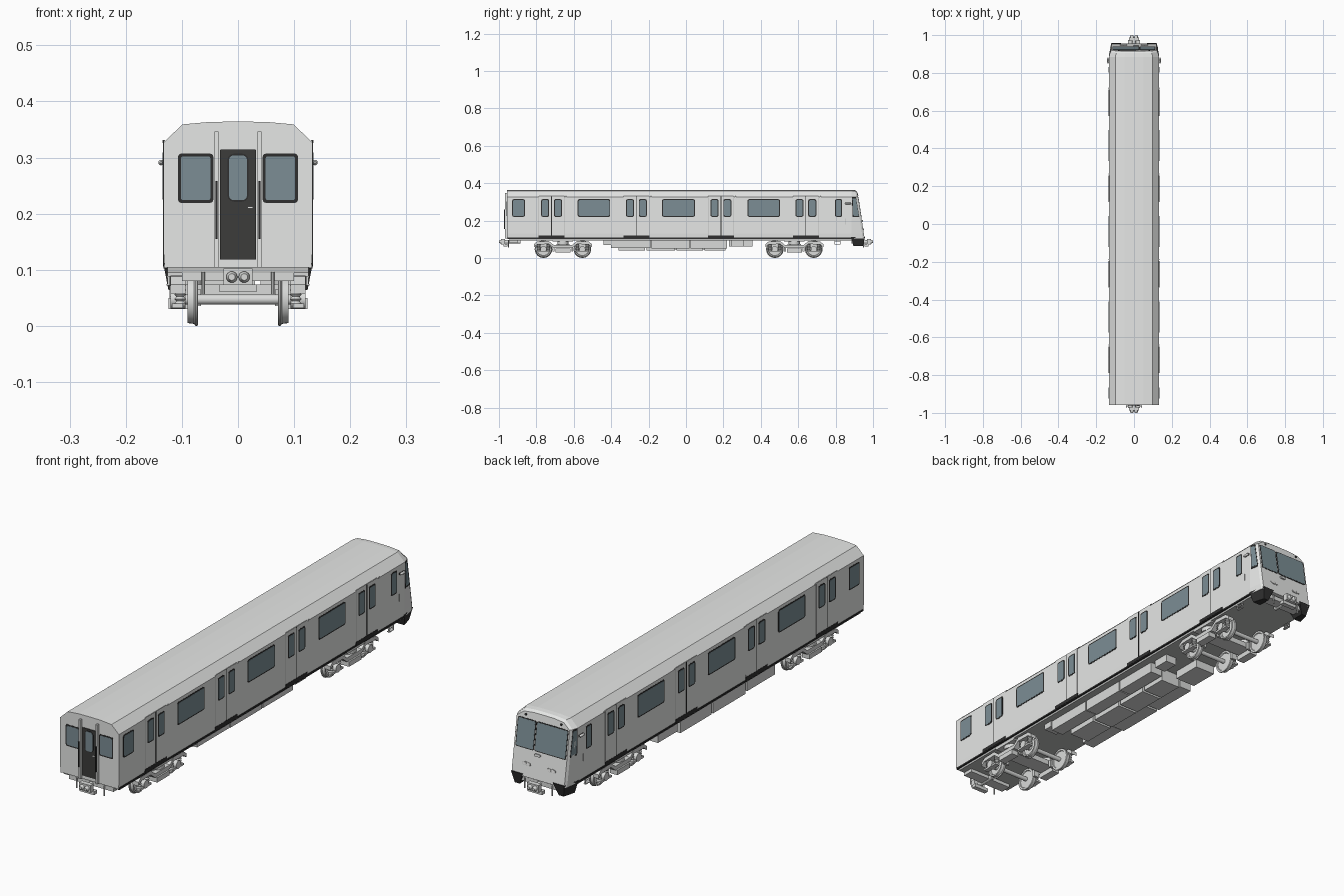
import bpy, bmesh, math
from mathutils import Vector

if "Cube" in bpy.data.objects:
    bpy.data.objects.remove(bpy.data.objects["Cube"])

def mat(name, r, g, b):
    m = bpy.data.materials.new(name)
    m.diffuse_color = (r, g, b, 1)
    m.use_nodes = True
    m.node_tree.nodes["Principled BSDF"].inputs["Base Color"].default_value = m.diffuse_color
    return m

BODY = mat("body_light_grey", .79, .80, .79)
GLASS = mat("window_blue_grey", .20, .27, .30)
TRIM = mat("black_trim", .028, .028, .028)
DOOR = mat("dark_door", .045, .045, .043)
METAL = mat("running_gear_grey", .70, .71, .70)
FLOOR = mat("underframe_grey", .52, .53, .52)
LAMP = mat("lamp_white", .85, .85, .84)

def loft(name, rings, material, smooth=False, caps=True):
    """Closed rings joined one after another, with end caps."""
    bm = bmesh.new()
    vr = [[bm.verts.new(p) for p in r] for r in rings]
    n = len(rings[0])
    for a, b in zip(vr, vr[1:]):
        for i in range(n):
            bm.faces.new((a[i], a[(i + 1) % n], b[(i + 1) % n], b[i]))
    if caps:
        bm.faces.new(vr[0])
        bm.faces.new(vr[-1])
    bmesh.ops.recalc_face_normals(bm, faces=bm.faces)
    me = bpy.data.meshes.new(name)
    bm.to_mesh(me)
    bm.free()
    me.materials.append(material)
    ob = bpy.data.objects.new(name, me)
    bpy.context.collection.objects.link(ob)
    if smooth:
        bpy.ops.object.select_all(action='DESELECT')
        ob.select_set(True)
        bpy.context.view_layer.objects.active = ob
        bpy.ops.object.shade_smooth_by_angle(angle=math.radians(35))
    return ob

def box(name, x0, x1, y0, y1, z0, z1, material):
    return loft(name, [[(x0, y0, z), (x1, y0, z), (x1, y1, z), (x0, y1, z)] for z in (z0, z1)], material)

def panel(name, o, u, v, w, h, r, depth, material):
    """Rounded plate centred on o, rising by depth along u x v."""
    o, u, v = Vector(o), Vector(u).normalized(), Vector(v).normalized()
    n = u.cross(v)
    pts = []
    for k, (sx, sy) in enumerate(((1, 1), (-1, 1), (-1, -1), (1, -1))):
        for j in range(4):
            a = math.radians(90 * k + 30 * j)
            pts.append(o + u * (sx * (w / 2 - r) + r * math.cos(a)) + v * (sy * (h / 2 - r) + r * math.sin(a)))
    return loft(name, [[p - n * .002 for p in pts], [p + n * depth for p in pts]], material)

def window(name, o, u, v, w, h, r=.008, edge=.005):
    panel(name + "_frame", o, u, v, w, h, r, .0008, TRIM)
    panel(name + "_glass", o, u, v, w - 2 * edge, h - 2 * edge, r * .7, .0014, GLASS)

def lathe(name, prof, centre, axis, material, seg=24):
    """Profile of (radius, position along axis)."""
    rot = Vector((0, 0, 1)).rotation_difference(Vector(axis)).to_matrix()
    c = Vector(centre)
    rings = [[c + rot @ Vector((r * math.cos(2 * math.pi * i / seg), r * math.sin(2 * math.pi * i / seg), h))
              for i in range(seg)] for r, h in prof]
    return loft(name, rings, material, True)

def cyl(name, r, l, centre, axis, material, seg=20):
    return lathe(name, [(r, -l / 2), (r, l / 2)], centre, axis, material, seg)

# ---- body shell: one cross-section lofted to a raked, slightly tapered cab end
half = [(.131, .104), (.1325, .13), (.1325, .327), (.099, .359), (.05, .3635)]
section = half + [(0, .364)] + [(-x, z) for x, z in reversed(half)]

def nose_y(z):
    return .955 - .155 * (z - .104)

def drop(z, d):
    return z - d if z > .35 else z

back = .957
loft("body_shell", [[(x, -back, z) for x, z in section],
                    [(x, .885, z) for x, z in section],
                    [(x * .945, nose_y(z) - .010, drop(z, .002)) for x, z in section],
                    [(x * .90, nose_y(z), drop(z, .010)) for x, z in section]], BODY)
box("underframe", -.126, .126, -.945, .90, .094, .106, FLOOR)

# ---- body sides: windows, sliding doors, sills
Z = (0, 0, 1)
for s in (1, -1):
    u, X = (0, s, 0), s * .1325
    for i, (y, w) in enumerate(((-.895, .069), (-.492, .174), (-.04, .176), (.416, .174), (.816, .038))):
        window(f"side_window_{i}", (X, y, .267), u, Z, w, .094)
    for i, y in enumerate((-.719, -.265, .187, .641)):
        panel(f"door_outline_{i}", (X, y, .222), u, Z, .138, .218, .003, .0003, FLOOR)
        for k in (-1, 1):
            panel("door_leaf", (X, y + k * .0345, .222), u, Z, .067, .216, .003, .0006, BODY)
            window("door_window", (X + s * .0006, y + k * .034, .267), u, Z, .043, .094)
        panel("door_seam", (X, y, .222), u, Z, .003, .216, .001, .001, TRIM)
        box("door_sill", X - s * .004, X + s * .0015, y - .07, y + .07, .106, .121, TRIM)
        box("door_lamp", X, X + s * .002, y + .075, y + .081, .326, .331, METAL)
    box("sole_strip", X - s * .006, X + s * .0004, -.955, .885, .102, .109, TRIM)
    # cab side: mirror, handle, steps, corner window
    lathe("mirror", [(.002, -.015), (.005, -.01), (.005, .01), (.002, .015)], (s * .137, .866, .291), (0, 1, 0), METAL, 12)
    box("mirror_recess", X, X + s * .001, .85, .882, .287, .296, TRIM)
    box("cab_handle", X, X + s * .001, .850, .852, .18, .21, FLOOR)
    for y in (.795, .825):
        box("step_post", s * .122, s * .126, y - .002, y + .002, .072, .104, METAL)
    for z in (.072, .086):
        box("step_tread", s * .116, s * .127, .795, .825, z, z + .003, METAL)

    def corner(t, z, d):
        a = Vector((s * .1325, .885, z))
        b = Vector((s * .1325 * .945, nose_y(z) - .010, z))
        return a.lerp(b, t) + Vector((s * d, d * .2, 0))
    for nm, t0, t1, z0, z1, d, m in (("frame", .12, .99, .218, .326, .0008, TRIM), ("glass", .22, .92, .225, .319, .0015, GLASS)):
        loft("cab_side_" + nm, [[corner(t, z, e) for t, z in ((t0, z0), (t1, z0), (t1 - .06, z1), (t0, z1))]
                                for e in (-.002, d)], m)
    # dark corner skirt below the cab
    loft("corner_skirt", [[(s * .068, .957, .113), (s * .120, .957, .113), (s * .1335, .882, .113), (s * .068, .882, .113)],
                          [(s * .088, .946, .064), (s * .110, .946, .064), (s * .124, .895, .064), (s * .088, .895, .064)]], TRIM)

# ---- cab face: split windscreen, lamps, wiper base
nu, nv = (-1, 0, 0), (0, -.155, 1)
for nm, xc, w in (("wide", -.0435, .143), ("narrow", .0715, .083)):
    window("windscreen_" + nm, (xc, nose_y(.268), .268), nu, nv, w, .116, .007, .0035)
panel("wiper_base", (.01, nose_y(.198), .198), nu, nv, .026, .010, .004, .006, METAL)
for s in (1, -1):
    panel("headlight_rim", (s * .056, nose_y(.155), .155), nu, nv, .040, .014, .006, .001, FLOOR)
    for k in (-1, 1):
        panel("headlight_lens", (s * .056 + k * .0095, nose_y(.155), .155), nu, nv, .017, .011, .005, .003, LAMP)
    panel("marker_lamp", (s * .08, nose_y(.339), .339), nu, nv, .009, .009, .004, .002, TRIM)

# ---- gangway end: door, windows, pillars, handrails
U = (1, 0, 0)
panel("gangway_door", (0, -back, .216), U, Z, .065, .196, .002, .003, DOOR)
window("gangway_door_window", (0, -back - .003, .264), U, Z, .038, .086, .012, .003)
panel("door_handle", (.022, -back - .003, .211), U, Z, .010, .003, .001, .004, LAMP)
for s in (1, -1):
    window("end_window", (s * .0755, -back, .263), U, Z, .063, .088, .006)
    box("gangway_pillar", s * .035, s * .042, -.968, -.95, .104, .346, BODY)
    box("end_handrail", s * .0365, s * .0405, -.974, -.967, .155, .258, TRIM)

# ---- couplers and end beams
for e in (-1, 1):
    box("headstock", -.10, .10, e * .90, e * .945, .080, .098, METAL)
    cyl("coupler_shank", .010, .10, (0, e * .935, .086), (0, 1, 0), METAL)
    box("coupler_head", -.026, .026, e * .968, e * .988, .073, .102, METAL)
    box("coupler_tray", -.033, .033, e * .955, e * .975, .060, .074, METAL)
    for k in (-1, 1):
        lathe("coupler_face", [(.010, -.008), (.010, .004), (.006, .012)], (k * .011, e * .988, .087), (0, e, 0), METAL, 16)
        cyl("brake_hose", .003, .04, (k * .062, e * .950, .076), Z, METAL, 8)

# ---- equipment boxes under the floor: x0, x1, y0, y1, bottom
for i, (x0, x1, y0, y1, z) in enumerate((
        (.04, .10, -.44, -.40, .070), (.04, .095, -.40, -.19, .052), (.04, .095, -.185, .02, .050),
        (.04, .095, .025, .22, .050), (.04, .09, .24, .31, .062), (-.06, .03, -.36, -.22, .040),
        (-.06, .03, -.21, -.06, .040), (-.06, .03, -.05, .09, .040), (-.06, .03, .10, .21, .040),
        (-.122, -.065, -.40, -.22, .052), (-.122, -.065, -.21, .0, .045), (-.122, -.065, .01, .21, .045),
        (-.122, -.03, .23, .355, .060))):
    box(f"equipment_box_{i}", x0, x1, y0, y1, z, .096, METAL)

# ---- bogies
coil = [(.007 if j % 2 else .0105, -.016 + .004 * j) for j in range(9)]
wheel = [(.010, -.003), (.036, -.002), (.038, -.005), (.0455, -.005), (.047, -.003), (.047, 0), (.0435, .002),
         (.042, .014), (.036, .014), (.034, .006), (.014, .006), (.012, .014)]
path = [(-.155, .066), (-.137, .080), (-.075, .082), (-.048, .060), (.048, .060), (.075, .082), (.137, .080), (.155, .066)]
for yc in (-.658, .579):
    for dy in (-.104, .104):
        y = yc + dy
        cyl("axle", .009, .215, (0, y, .047), U, METAL)
        for s in (1, -1):
            lathe("wheel", wheel, (s * .076, y, .047), (s, 0, 0), METAL, 32)
            cyl("axle_box", .016, .026, (s * .107, y, .047), U, METAL)
            box("axle_box_arm", s * .098, s * .118, y - .036, y + .036, .032, .040, METAL)
            for k in (-.026, .026):
                lathe("coil_spring", coil, (s * .103, y + k, .056), Z, METAL, 14)
    for s in (1, -1):
        loft("bogie_side_frame", [[(s * .094, yc + y, z - .008), (s * .120, yc + y, z - .008),
                                   (s * .120, yc + y, z + .008), (s * .094, yc + y, z + .008)] for y, z in path], METAL)
        cyl("air_spring", .030, .022, (s * .092, yc, .082), Z, METAL, 24)
        box("spring_plank", s * .09, s * .124, yc - .040, yc + .040, .030, .050, METAL)
        box("bolster_end", s * .085, s * .126, yc - .055, yc + .055, .088, .097, METAL)
        for k in (-1, 1):
            box("brake_block", s * .066, s * .09, yc + k * .045, yc + k * .055, .035, .065, METAL)
    box("bogie_bolster", -.10, .10, yc - .035, yc + .035, .052, .074, METAL)
